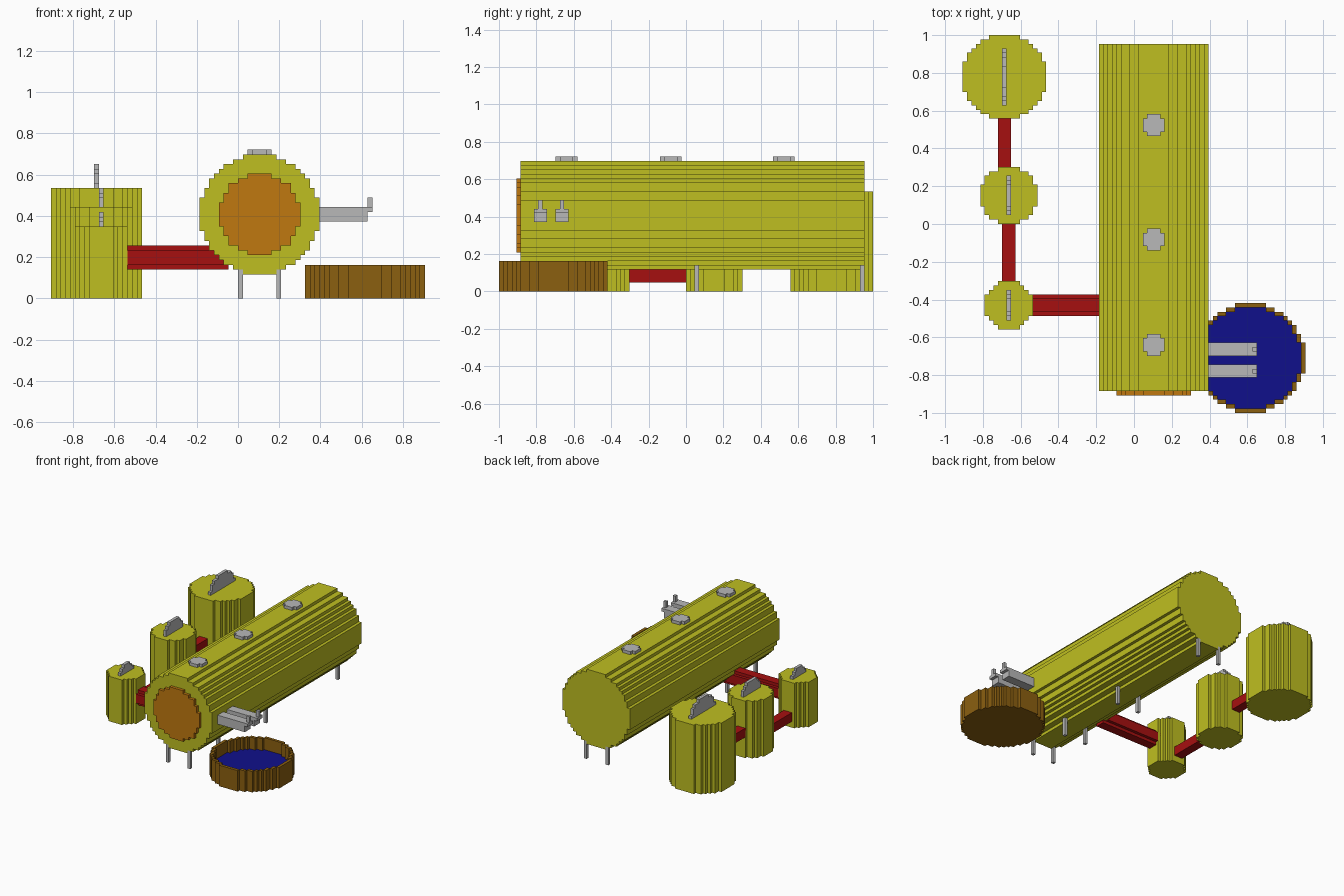
import bpy, bmesh

if "Cube" in bpy.data.objects:
    bpy.data.objects.remove(bpy.data.objects["Cube"], do_unlink=True)

U = 2 / 86  # one block; all sizes below are in blocks


def material(name, rgb):
    m = bpy.data.materials.new(name)
    m.use_nodes = True
    m.diffuse_color = (*rgb, 1)
    m.node_tree.nodes["Principled BSDF"].inputs["Base Color"].default_value = (*rgb, 1)
    return m


yellow = material("yellow", (0.52, 0.52, 0.015))
red = material("red", (0.38, 0.005, 0.005))
orange = material("orange", (0.53, 0.19, 0.005))
brown = material("brown", (0.26, 0.115, 0.005))
blue = material("blue", (0.005, 0.005, 0.26))
grey = material("grey", (0.48, 0.48, 0.48))


def disc(d):
    """Cells of a blocky disc, d blocks across."""
    n = d // 2
    span = range(-n, n + 1)
    return {(i, j) for i in span for j in span if i * i + j * j <= d * d / 4}


def extrude(name, cells, axis, centre, start, end, mat):
    """Extrude a set of cells along an axis; centre gives the other two axes in cyclic order."""
    bm = bmesh.new()
    k = "xyz".index(axis)

    def vert(a, b, h):
        p = [0, 0, 0]
        p[k], p[(k + 1) % 3], p[(k + 2) % 3] = h * U, (centre[0] + a) * U, (centre[1] + b) * U
        return bm.verts.new(p)

    corners = [(-.5, -.5), (.5, -.5), (.5, .5), (-.5, .5)]
    outward = [(0, -1), (1, 0), (0, 1), (-1, 0)]
    for i, j in cells:
        ring = [(i + a, j + b) for a, b in corners]
        bm.faces.new([vert(a, b, end) for a, b in ring])
        bm.faces.new([vert(a, b, start) for a, b in reversed(ring)])
        for s, (di, dj) in enumerate(outward):
            if (i + di, j + dj) not in cells:
                p, q = ring[s], ring[(s + 1) % 4]
                bm.faces.new([vert(*p, start), vert(*q, start), vert(*q, end), vert(*p, end)])
    bmesh.ops.remove_doubles(bm, verts=bm.verts, dist=U / 100)
    bmesh.ops.dissolve_limit(bm, angle_limit=0.01, verts=bm.verts, edges=bm.edges)
    return finish(name, bm, mat)


def block(name, lo, hi, mat):
    bm = bmesh.new()
    bmesh.ops.create_cube(bm, size=1)
    for v in bm.verts:
        v.co = [(h if c > 0 else l) * U for c, l, h in zip(v.co, lo, hi)]
    return finish(name, bm, mat)


def finish(name, bm, mat):
    mesh = bpy.data.meshes.new(name)
    bm.to_mesh(mesh)
    bm.free()
    mesh.materials.append(mat)
    ob = bpy.data.objects.new(name, mesh)
    bpy.context.collection.objects.link(ob)
    return ob


# Main horizontal tank with its front plate
extrude("main_tank", disc(25), "y", (17.5, 4.5), -38, 41, yellow)
extrude("front_plate", disc(17), "y", (17.5, 4.5), -39, -38, orange)

# Hatches along the top
for y in (-27.5, -3.5, 22.5):
    extrude("top_hatch", disc(5), "z", (4.5, y), 30, 31, grey)

# Legs in pairs
for y in (-38, -23, 2, 40):
    for x in (0, 8):
        block("tank_leg", (x, y, 0), (x + 1, y + 1, 6), grey)

# Upright tanks, each with an arched handle: size, x, y, height, handle size, first handle row
for label, d, x, y, top, grip, row in (
        ("large", 19, -29.5, 33.5, 23, 13, 2),
        ("medium", 13, -28.5, 6.5, 19, 9, 1),
        ("small", 11, -28.5, -18.5, 15, 7, 1)):
    extrude(label + "_tank", disc(d), "z", (x, y), 0, top, yellow)
    arch = {(i, j) for i, j in disc(grip) if j >= row}
    extrude(label + "_handle", arch, "x", (y, top - row + .5), x - .5, x + .5, grey)

# Pipes joining the tanks
extrude("upper_pipe", disc(3), "y", (8.5, -29.5), 12, 25, red)
extrude("lower_pipe", disc(3), "y", (3.5, -28.5), -14, 1, red)
extrude("main_pipe", disc(5), "x", (-18.5, 8.5), -24, -2, red)

# Basin with water
basin = (26.5, -30.5)
extrude("basin_wall", disc(25) - disc(23), "z", basin, 0, 7, brown)
extrude("basin_floor", disc(23), "z", basin, 0, 1, brown)
extrude("water", disc(23), "z", basin, 1, 3, blue)

# Two taps over the basin
for y in (-35, -30):
    block("tap_spout", (16, y, 16), (27, y + 3, 19), grey)
    block("tap_lip", (27, y, 18), (28, y + 3, 19), grey)
    block("tap_lever", (27, y + 1, 19), (28, y + 2, 21), grey)
